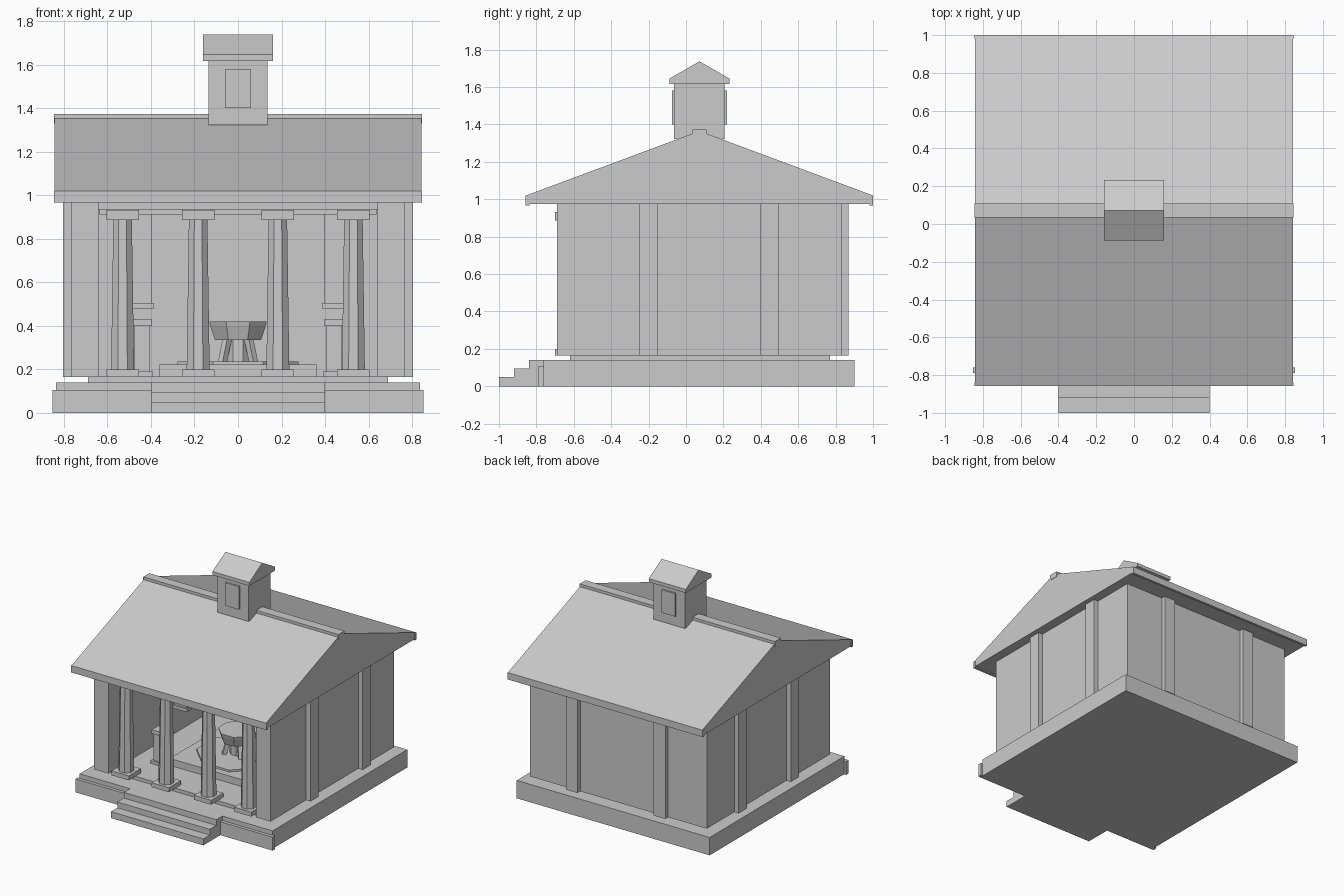
import bpy
import math
from mathutils import Vector

cube = bpy.data.objects.get("Cube")
if cube:
    bpy.data.objects.remove(cube, do_unlink=True)

# One stone-grey material for the whole building
GREY = (0.6, 0.6, 0.6, 1)
stone = bpy.data.materials.new("stone_grey")
stone.use_nodes = True
stone.diffuse_color = GREY
stone.node_tree.nodes["Principled BSDF"].inputs["Base Color"].default_value = GREY


def make(name, verts, faces):
    mesh = bpy.data.meshes.new(name)
    mesh.from_pydata(verts, [], faces)
    mesh.materials.append(stone)
    obj = bpy.data.objects.new(name, mesh)
    bpy.context.scene.collection.objects.link(obj)
    return obj


def box(name, x, y, z):
    """Box given as (low, high) pairs on each axis."""
    verts = [(a, b, c) for a in x for b in y for c in z]
    faces = [(0, 1, 3, 2), (4, 6, 7, 5), (0, 4, 5, 1),
             (2, 3, 7, 6), (0, 2, 6, 4), (1, 5, 7, 3)]
    return make(name, verts, faces)


def extrude_x(name, profile, half):
    """Extrude a counter-clockwise (y, z) profile between -half and half on x."""
    n = len(profile)
    verts = [(s * half, y, z) for s in (-1, 1) for y, z in profile]
    faces = [tuple(reversed(range(n))), tuple(range(n, 2 * n))]
    faces += [(i, (i + 1) % n, (i + 1) % n + n, i + n) for i in range(n)]
    return make(name, verts, faces)


def lathe(name, x, y, rings, sides=8):
    """Faceted turned shape from (radius, z) rings, with a flat side to the front."""
    verts, faces = [], []
    for r, z in rings:
        for i in range(sides):
            a = math.tau * (i + 0.5) / sides
            verts.append((x + r * math.cos(a), y + r * math.sin(a), z))
    for k in range(len(rings) - 1):
        for i in range(sides):
            j = (i + 1) % sides
            b = k * sides
            faces.append((b + i, b + j, b + j + sides, b + i + sides))
    faces.append(tuple(reversed(range(sides))))
    faces.append(tuple(range(len(verts) - sides, len(verts))))
    return make(name, verts, faces)


def mirrored(lo, hi, side):
    return tuple(sorted((lo * side, hi * side)))


# Base, floor and front steps
box("base", (-0.835, 0.835), (-0.765, 0.90), (0, 0.14))
box("floor", (-0.69, 0.69), (-0.62, 0.77), (0.14, 0.167))
for name, front, top in (("lower_step", -1.0, 0.05), ("middle_step", -0.92, 0.095),
                         ("upper_step", -0.84, 0.14)):
    box(name, (-0.40, 0.40), (front, -0.765), (0, top))

# Walls, open at the front
WALL_Z = (0.165, 0.975)
box("back_wall", (-0.765, 0.765), (0.70, 0.835), WALL_Z)
for side, label in ((1, "left"), (-1, "right")):
    box(label + "_base_panel", mirrored(0.40, 0.853, side), (-0.79, -0.76), (0, 0.105))
    box(label + "_wall", mirrored(0.64, 0.765, side), (-0.69, 0.835), WALL_Z)
    for y in (-0.20, 0.445):
        box(label + "_side_pilaster", mirrored(0.76, 0.803, side),
            (y - 0.05, y + 0.05), WALL_Z)
    box(label + "_back_pilaster", mirrored(0.33, 0.43, side), (0.83, 0.87), WALL_Z)
    # Fittings inside the hall
    box(label + "_pedestal", mirrored(0.405, 0.475, side), (-0.365, -0.295), (0.165, 0.40))
    box(label + "_pedestal_foot", mirrored(0.39, 0.49, side), (-0.38, -0.28), (0.165, 0.19))
    box(label + "_pedestal_cap", mirrored(0.395, 0.485, side), (-0.375, -0.285), (0.40, 0.43))
    box(label + "_hanging", mirrored(0.395, 0.50, side), (-0.07, -0.03), (0.50, 0.975))
    box(label + "_hanging_bar", mirrored(0.385, 0.51, side), (-0.08, -0.02), (0.48, 0.505))

# Front columns and beams
box("header", (-0.64, 0.64), (-0.68, -0.56), (0.935, 0.975))
box("lintel", (-0.635, 0.635), (-0.66, -0.58), (0.91, 0.935))
for x in (-0.53, -0.183, 0.183, 0.53):
    y = -0.625
    box("column_foot", (x - 0.075, x + 0.075), (y - 0.075, y + 0.075), (0.165, 0.20))
    lathe("column_shaft", x, y, [(0.057, 0.20), (0.046, 0.89)])
    box("column_capital", (x - 0.075, x + 0.075), (y - 0.075, y + 0.075), (0.887, 0.932))

# Fire bowl on its platform
BOWL_Y = 0.0
box("platform", (-0.36, 0.36), (BOWL_Y - 0.33, BOWL_Y + 0.33), (0.165, 0.222))
lathe("platform_top", 0, BOWL_Y, [(0.30, 0.20), (0.30, 0.237)])
lathe("fire_bowl", 0, BOWL_Y, [(0.115, 0.335), (0.138, 0.40), (0.143, 0.42)])
lathe("bowl_stem", 0, BOWL_Y, [(0.06, 0.235), (0.06, 0.34)])
for i in range(4):
    a = math.tau * (i + 0.5) / 4
    d = Vector((math.cos(a), math.sin(a), 0))
    t = Vector((-d.y, d.x, 0)) * 0.015
    c = Vector((0, BOWL_Y, 0))
    up = Vector((0, 0, 1))
    verts = []
    for r, z in ((0.10, 0.235), (0.07, 0.34)):
        for dr, s in ((-0.015, -1), (0.015, -1), (0.015, 1), (-0.015, 1)):
            verts.append(c + d * (r + dr) + t * s + up * z)
    make("bowl_leg", verts, [(3, 2, 1, 0), (4, 5, 6, 7)] +
         [(k, (k + 1) % 4, (k + 1) % 4 + 4, k + 4) for k in range(4)])

# Main roof with eave boards and ridge cap
RIDGE = 0.072
extrude_x("roof", [(-0.855, 0.975), (1.0, 0.975), (1.0, 1.02),
                   (RIDGE, 1.365), (-0.855, 1.02)], 0.842)
box("front_eave_board", (-0.845, 0.845), (-0.857, -0.838), (0.966, 1.02))
box("back_eave_board", (-0.845, 0.845), (0.98, 1.0), (0.966, 1.02))
box("ridge_cap", (-0.845, 0.845), (RIDGE - 0.037, RIDGE + 0.037), (1.33, 1.373))

# Roof turret
box("turret", (-0.135, 0.135), (RIDGE - 0.135, RIDGE + 0.135), (1.323, 1.62))
box("turret_shutters", (-0.06, 0.06), (RIDGE - 0.147, RIDGE + 0.147), (1.40, 1.58))
extrude_x("turret_roof", [(RIDGE - 0.16, 1.617), (RIDGE + 0.16, 1.617),
                          (RIDGE + 0.16, 1.645), (RIDGE, 1.737),
                          (RIDGE - 0.16, 1.645)], 0.16)
